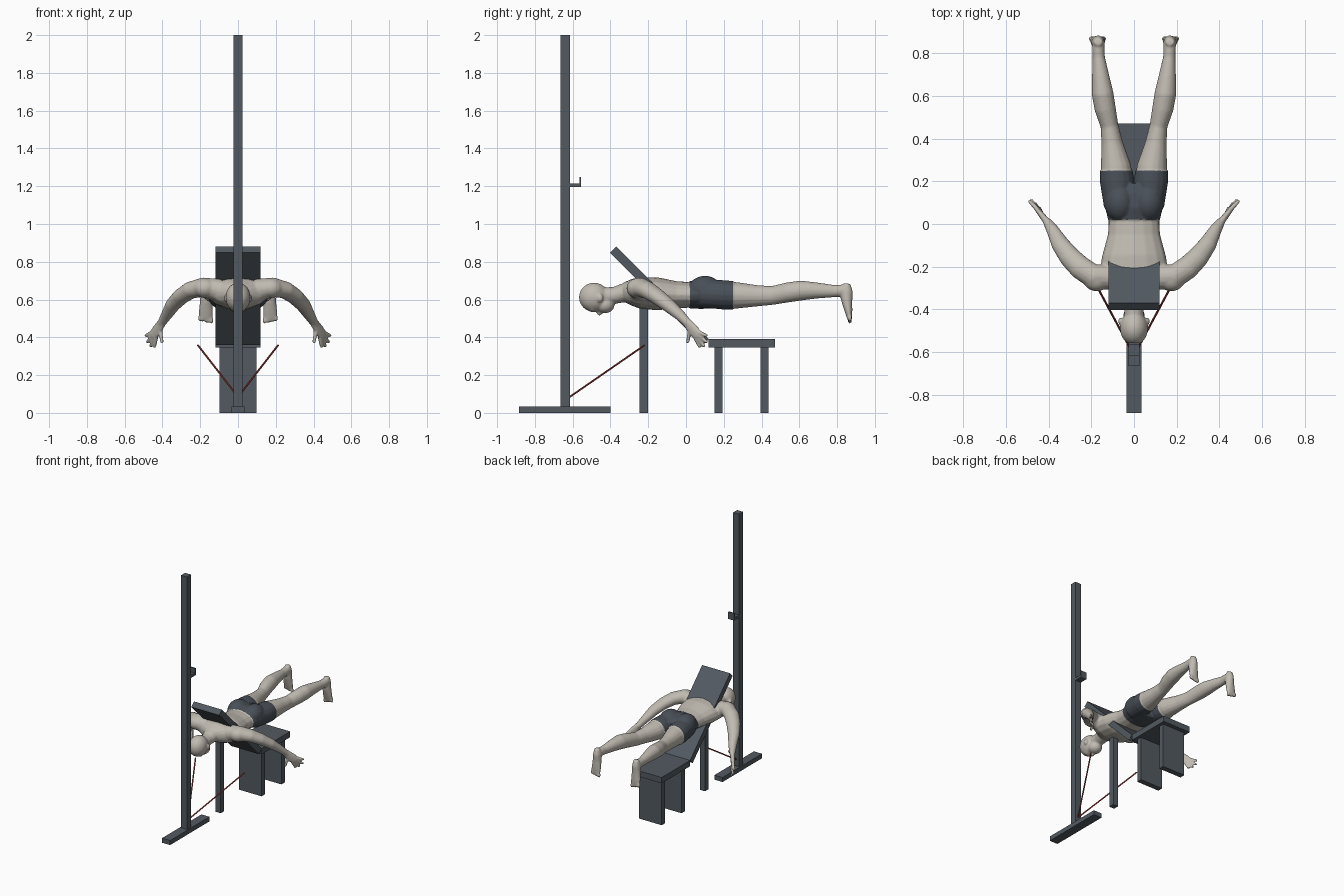
import bpy, bmesh, math
from mathutils import Vector, Matrix

if "Cube" in bpy.data.objects:
    bpy.data.objects.remove(bpy.data.objects["Cube"], do_unlink=True)


def material(name, rgb):
    m = bpy.data.materials.new(name)
    m.use_nodes = True
    m.diffuse_color = (*rgb, 1)
    m.node_tree.nodes["Principled BSDF"].inputs["Base Color"].default_value = (*rgb, 1)
    return m


STEEL = material("slate grey", (0.085, 0.102, 0.12))
CLOTH = material("dark shorts grey", (0.065, 0.078, 0.095))
SKIN = material("pale skin", (0.53, 0.495, 0.44))
RED = material("strap red", (0.38, 0.06, 0.05))


def add_object(name, bm, mats):
    bmesh.ops.recalc_face_normals(bm, faces=bm.faces)
    me = bpy.data.meshes.new(name)
    bm.to_mesh(me)
    bm.free()
    ob = bpy.data.objects.new(name, me)
    bpy.context.collection.objects.link(ob)
    for m in mats:
        me.materials.append(m)
    return ob


def box(name, half_x, y, z, tilt=0):
    """Box centred on x, spanning the y and z ranges, tilted about x."""
    bm = bmesh.new()
    mid = Vector((0, sum(y) / 2, sum(z) / 2))
    size = (2 * half_x, y[1] - y[0], z[1] - z[0])
    mat = Matrix.Translation(mid) @ Matrix.Rotation(tilt, 4, 'X') @ Matrix.Diagonal((*size, 1))
    bmesh.ops.create_cube(bm, size=1, matrix=mat)
    return add_object(name, bm, [STEEL])


def loft(bm, rows, up=(0, 0, 1), side=1, n=16):
    """Skin ellipses along a path; each row is x, y, z, width, height."""
    pts = [Vector(r[:3]) for r in rows]
    rings = []
    for i, r in enumerate(rows):
        t = (pts[min(i + 1, len(pts) - 1)] - pts[max(i - 1, 0)]).normalized()
        s = t.cross(Vector(up)).normalized()
        v = s.cross(t)
        ring = []
        for k in range(n):
            a = math.tau * k / n
            p = pts[i] + s * r[3] * math.cos(a) + v * r[4] * math.sin(a)
            ring.append(bm.verts.new((p.x * side, p.y, p.z)))
        rings.append(ring)
    for a, b in zip(rings, rings[1:]):
        for k in range(n):
            bm.faces.new((a[k], a[(k + 1) % n], b[(k + 1) % n], b[k]))
    bm.faces.new(rings[0])
    bm.faces.new(rings[-1])


def ball(bm, centre, radii):
    mat = Matrix.Translation(centre) @ Matrix.Diagonal((*radii, 1))
    bmesh.ops.create_icosphere(bm, subdivisions=3, radius=1, matrix=mat)


# Upright stand with hook
box("stand_foot", 0.035, (-0.885, -0.40), (0, 0.035))
box("stand_post", 0.025, (-0.665, -0.615), (0.035, 2.0))
box("hook_arm", 0.025, (-0.615, -0.555), (1.195, 1.215))
box("hook_lip", 0.025, (-0.565, -0.555), (1.215, 1.25))

# Bench, inclined board and its prop
box("bench_seat", 0.12, (0.12, 0.47), (0.345, 0.39))
box("bench_front_leg", 0.097, (0.152, 0.193), (0, 0.345))
box("bench_back_leg", 0.097, (0.395, 0.437), (0, 0.345))
box("inclined_board", 0.12, (-0.488, 0.206), (0.597, 0.642), -math.pi / 4)
box("board_prop", 0.022, (-0.245, -0.202), (0, 0.675))

# Red straps
for side, label in ((1, "left"), (-1, "right")):
    bm = bmesh.new()
    loft(bm, [(0, -0.615, 0.085, .005, .005), (0.212, -0.22, 0.358, .005, .005)], side=side, n=8)
    add_object(label + "_strap", bm, [RED])

# Lying figure: head, neck and torso
bm = bmesh.new()
ball(bm, (0, -0.487, 0.612), (0.066, 0.08, 0.078))
ball(bm, (0, -0.43, 0.572), (0.05, 0.052, 0.045))
ball(bm, (0, -0.458, 0.533), (0.011, 0.016, 0.018))
ball(bm, (0, -0.495, 0.555), (0.042, 0.025, 0.022))
loft(bm, [(0, -.46, .615, .045, .05), (0, -.38, .622, .046, .045),
          (0, -.33, .635, .06, .05), (0, -.27, .645, .1, .06)])
loft(bm, [(0, -.33, .64, .07, .05), (0, -.29, .64, .14, .07),
          (0, -.24, .635, .165, .083), (0, -.15, .63, .15, .087),
          (0, -.05, .625, .123, .072), (0, .02, .625, .118, .068),
          (0, .08, .63, .133, .076), (0, .14, .628, .145, .07),
          (0, .18, .622, .12, .06)])

fingers = [((.455, .072, .425), (.492, .11, .408)), ((.452, .068, .41), (.482, .113, .373)),
           ((.444, .06, .402), (.463, .098, .35)), ((.433, .048, .40), (.443, .075, .345)),
           ((.412, .022, .445), (.402, .008, .37))]

for s in (1, -1):
    # Ears, shoulders and buttocks
    ball(bm, (s * .064, -.455, .608), (.01, .017, .022))
    ball(bm, (s * .175, -.26, .66), (.062, .055, .052))
    ball(bm, (s * .067, .1, .652), (.068, .085, .07))
    # Arm
    loft(bm, [(.10, -.25, .65, .06, .06), (.19, -.245, .665, .058, .052),
              (.25, -.205, .65, .055, .046), (.30, -.155, .618, .05, .042),
              (.345, -.095, .572, .042, .037), (.38, -.03, .515, .03, .029),
              (.407, .012, .472, .02, .023)], side=s)
    # Hand
    loft(bm, [(.395, -.005, .49, .021, .023), (.415, .02, .46, .016, .03),
              (.435, .045, .43, .014, .034), (.452, .065, .41, .011, .03)], side=s)
    for a, b in fingers:
        loft(bm, [(*a, .012, .012), (*b, .009, .009)], side=s, n=10)
    # Leg
    loft(bm, [(.075, .08, .632, .062, .07), (.079, .2, .625, .077, .074),
              (.085, .27, .622, .071, .07), (.103, .38, .62, .05, .056),
              (.115, .46, .622, .042, .05), (.135, .54, .638, .05, .053),
              (.147, .61, .648, .051, .053), (.156, .69, .648, .041, .043),
              (.165, .78, .645, .029, .033), (.168, .85, .648, .029, .032)], side=s)
    # Foot and toes
    loft(bm, [(.168, .853, .685, .02, .018), (.168, .848, .645, .03, .035),
              (.169, .852, .59, .033, .029), (.17, .861, .535, .038, .02),
              (.17, .866, .50, .037, .013)], up=(0, 1, 0), side=s)
    for k in range(5):
        ball(bm, (s * (.14 + .0155 * k), .867, .49 + .003 * k), (.0095, .012, .018))

# Fuse the lofted parts into one smooth skin
source = add_object("figure_source", bm, [SKIN])
remesh = source.modifiers.new("fuse", 'REMESH')
remesh.mode = 'VOXEL'
remesh.voxel_size = 0.006
relax = source.modifiers.new("relax", 'SMOOTH')
relax.factor = 0.5
relax.iterations = 5
graph = bpy.context.evaluated_depsgraph_get()
body = bpy.data.meshes.new_from_object(source.evaluated_get(graph))
bpy.data.objects.remove(source, do_unlink=True)
body.name = "figure"
figure = bpy.data.objects.new("figure", body)
bpy.context.collection.objects.link(figure)
body.materials.clear()
body.materials.append(SKIN)
body.materials.append(CLOTH)


# Shorts are the band around the hips, slightly raised
def in_shorts(p):
    return 0.02 < p.y < 0.25 and abs(p.x) < 0.2


shifts = [(v, v.normal.copy()) for v in body.vertices if in_shorts(v.co)]
for f in body.polygons:
    f.use_smooth = True
    f.material_index = int(in_shorts(f.center))
for v, normal in shifts:
    v.co += normal * 0.004
body.update()
